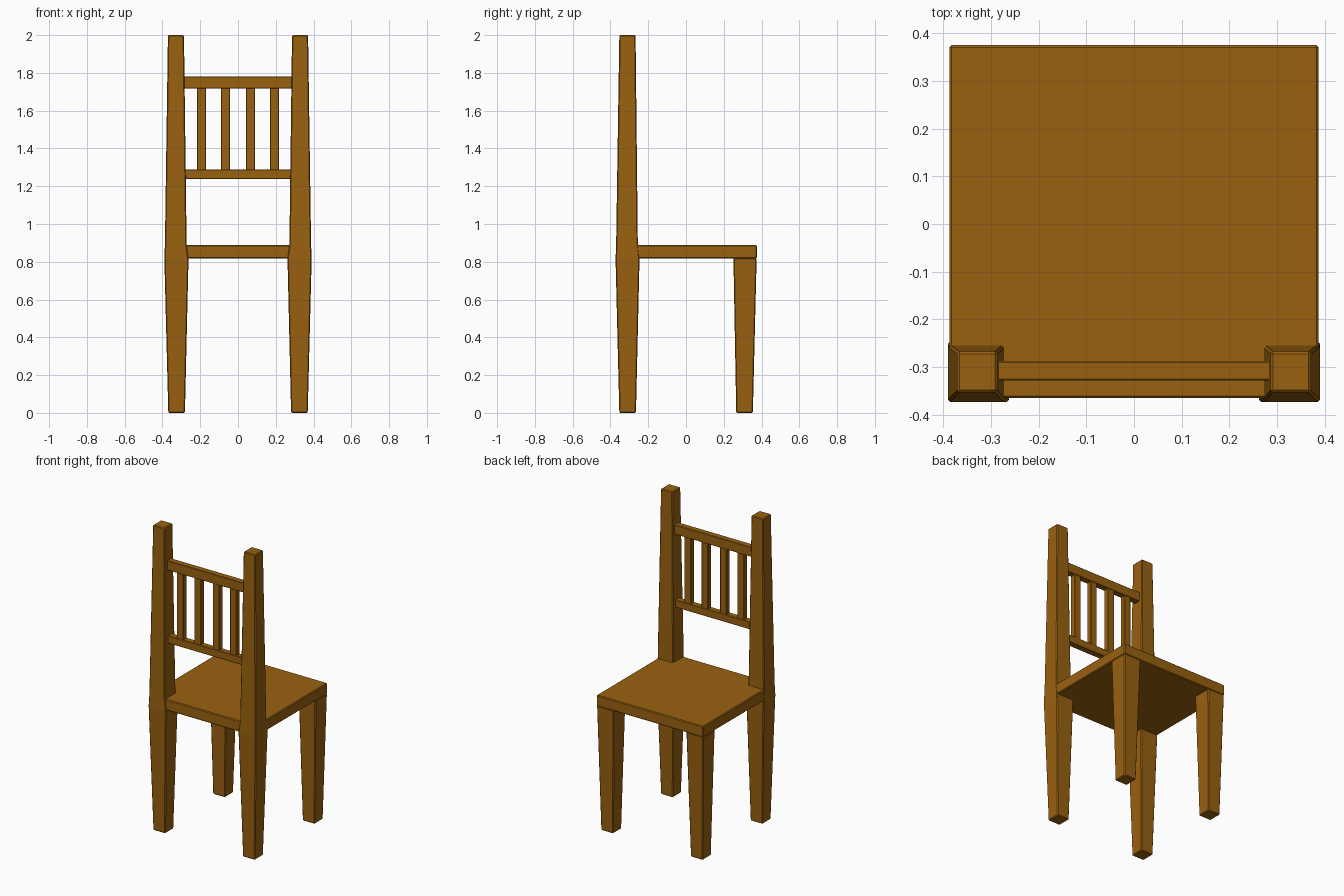
import bpy, bmesh

if "Cube" in bpy.data.objects:
    bpy.data.objects.remove(bpy.data.objects["Cube"])

wood = bpy.data.materials.new("brown wood")
wood.diffuse_color = (0.32, 0.12, 0.005, 1)
wood.use_nodes = True
wood.node_tree.nodes["Principled BSDF"].inputs["Base Color"].default_value = wood.diffuse_color


def loft(name, rings, bevel=0.005):
    """Rectangular sections (x0, x1, y0, y1, z), joined from bottom to top."""
    bm = bmesh.new()
    loops = [[bm.verts.new((x, y, z)) for x, y in ((a, c), (b, c), (b, d), (a, d))]
             for a, b, c, d, z in rings]
    bm.faces.new(loops[0][::-1])
    bm.faces.new(loops[-1])
    for lo, hi in zip(loops, loops[1:]):
        for i in range(4):
            j = (i + 1) % 4
            bm.faces.new((lo[i], lo[j], hi[j], hi[i]))
    bmesh.ops.recalc_face_normals(bm, faces=bm.faces)
    mesh = bpy.data.meshes.new(name)
    bm.to_mesh(mesh)
    bm.free()
    mesh.materials.append(wood)
    ob = bpy.data.objects.new(name, mesh)
    bpy.context.collection.objects.link(ob)
    mod = ob.modifiers.new("soft edges", 'BEVEL')
    mod.width = bevel
    mod.segments = 1
    mod.limit_method = 'ANGLE'
    return ob


def box(name, x0, x1, y0, y1, z0, z1, bevel=0.003):
    return loft(name, [(x0, x1, y0, y1, z0), (x0, x1, y0, y1, z1)], bevel)


def mirrored(ob):
    mod = ob.modifiers.new("left and right", 'MIRROR')
    mod.use_axis[0] = True


# Seat
box("seat", -0.387, 0.387, -0.365, 0.375, 0.817, 0.889, 0.005)

# Tall posts, widest at seat height
mirrored(loft("back_post", [
    (0.281, 0.369, -0.353, -0.265, 0),
    (0.262, 0.390, -0.373, -0.246, 0.815),
    (0.272, 0.387, -0.370, -0.255, 0.889),
    (0.286, 0.371, -0.353, -0.267, 2.0)]))

# Short legs under the open edge of the seat
mirrored(loft("short_leg", [
    (0.281, 0.369, 0.266, 0.354, 0),
    (0.262, 0.386, 0.251, 0.374, 0.82)]))

# Backrest rails and slats
box("top_rail", -0.30, 0.30, -0.328, -0.287, 1.717, 1.78)
box("lower_rail", -0.30, 0.30, -0.328, -0.287, 1.239, 1.289)
for x in (0.067, 0.193):
    mirrored(box("slat", x - 0.024, x + 0.024, -0.325, -0.290, 1.28, 1.725))
